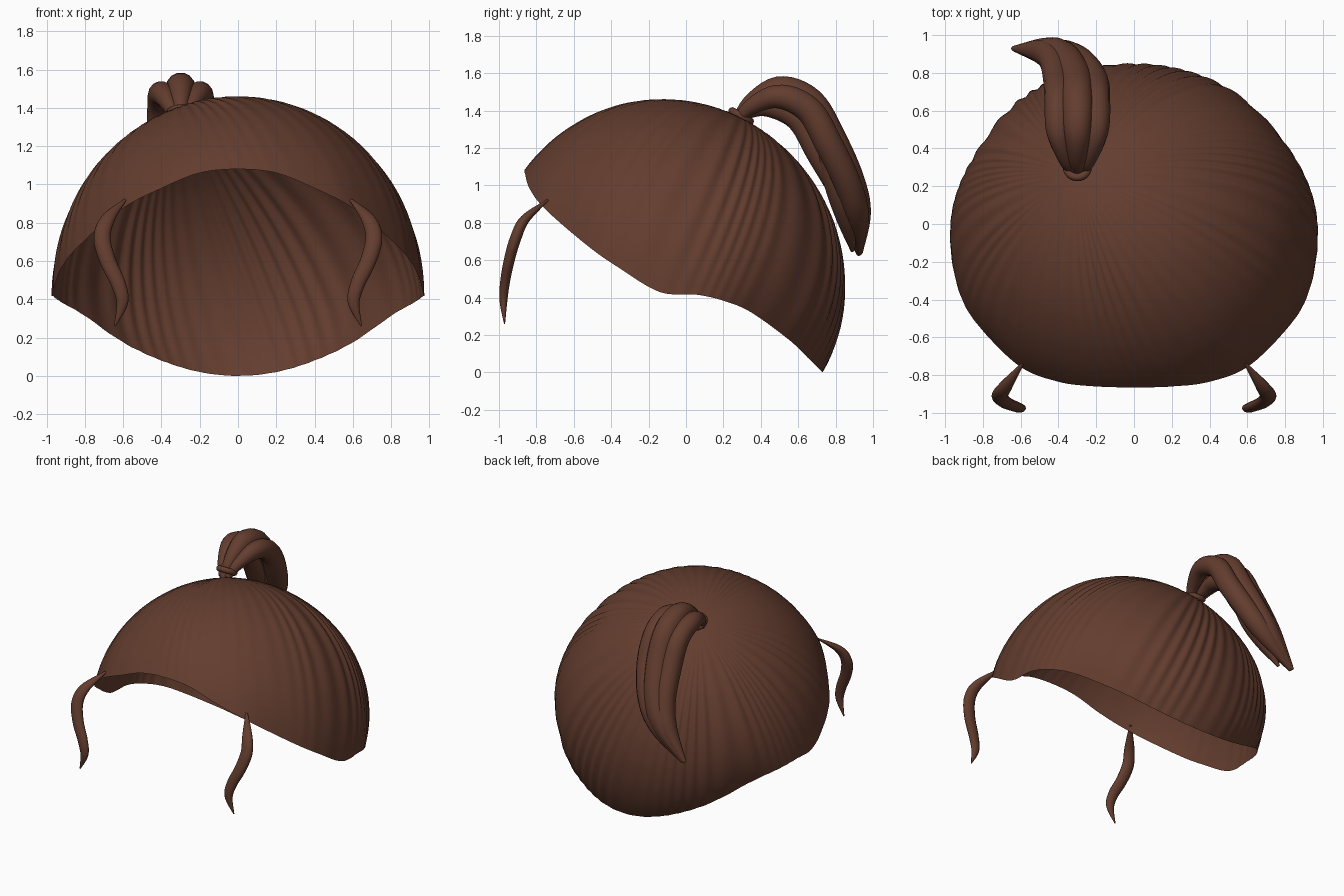
import bpy, bmesh, math
from mathutils import Vector

if "Cube" in bpy.data.objects:
    bpy.data.objects.remove(bpy.data.objects["Cube"])

hair = bpy.data.materials.new("dark brown hair")
hair.diffuse_color = (0.125, 0.046, 0.028, 1)
hair.use_nodes = True
hair.node_tree.nodes["Principled BSDF"].inputs["Base Color"].default_value = hair.diffuse_color


def spline(pts, u, closed=False):
    """Point on a Catmull-Rom curve, u in 0..1."""
    n = len(pts)
    s = u * (n if closed else n - 1)
    i = int(s) if closed else min(int(s), n - 2)
    f = s - i

    def p(k):
        return Vector(pts[k % n] if closed else pts[max(0, min(n - 1, k))])
    a, b, c, d = p(i - 1), p(i), p(i + 1), p(i + 2)
    return 0.5 * (2 * b + (c - a) * f + (2 * a - 5 * b + 4 * c - d) * f ** 2
                  + (3 * b - a - 3 * c + d) * f ** 3)


def finish(bm, name, angle=60):
    me = bpy.data.meshes.new(name)
    bm.to_mesh(me)
    bm.free()
    me.materials.append(hair)
    ob = bpy.data.objects.new(name, me)
    bpy.context.collection.objects.link(ob)
    bpy.ops.object.select_all(action='DESELECT')
    ob.select_set(True)
    bpy.context.view_layer.objects.active = ob
    bpy.ops.object.shade_smooth_by_angle(angle=math.radians(angle))
    return ob


def lock(name, path, radii, flat=1.0, steps=40, sides=14):
    """Tapered tube; flat scales the thickness across the width."""
    bm = bmesh.new()
    rad = [(r, 0, 0) for r in radii]
    rings = []
    for i in range(steps + 1):
        u = i / steps
        c = spline(path, u)
        t = (spline(path, min(1, u + .01)) - spline(path, max(0, u - .01))).normalized()
        side = Vector((1, 0, 0))
        side = (side - t * side.dot(t)).normalized()
        up = t.cross(side)
        r = max(0.003, spline(rad, u).x)
        rings.append([bm.verts.new(c + side * r * math.cos(a) + up * r * flat * math.sin(a))
                      for a in (2 * math.pi * k / sides for k in range(sides))])
    for a, b in zip(rings, rings[1:]):
        for k in range(sides):
            m = (k + 1) % sides
            bm.faces.new((a[k], a[m], b[m], b[k]))
    bm.faces.new(rings[0])
    bm.faces.new(rings[-1])
    bmesh.ops.recalc_face_normals(bm, faces=bm.faces)
    return finish(bm, name)


# Cap: combed shell radiating from the tail root down to a curved hairline
half = [(0, -.865, 1.08), (.2, -.86, 1.06), (.4, -.835, .98), (.61, -.75, .87),
        (.83, -.53, .68), (.925, -.36, .56), (.97, -.14, .43), (.965, .06, .415),
        (.915, .21, .38), (.81, .35, .32), (.6, .55, .175), (.4, .65, .08), (.2, .71, .02),
        (0, .73, 0)]
rim = half + [(-x, y, z) for x, y, z in half[-2:0:-1]]
center, axes = Vector((0, -.12, .42)), Vector((.975, .975, 1.04))
pole = Vector((-.306, .402, .9)).normalized()
COLS, ROWS = 480, 30
bm = bmesh.new()
top = None
grid = []


def bulge(v):
    """Slightly squared plan: fuller on the diagonals."""
    return 1 + .12 * (v.x * v.y) ** 2


top = bm.verts.new(center + pole * axes * bulge(pole))
for j in range(COLS):
    u = j / COLS
    p = spline(rim, u, True) - center
    q = Vector((p.x / axes.x, p.y / axes.y, p.z / axes.z))
    rim_len, d = q.length, q.normalized()
    comb = math.sin(2 * math.pi * (54 * u + .4 * math.sin(14 * math.pi * u)))
    comb *= .7 + .3 * math.sin(10 * math.pi * u + 1)
    col = []
    for i in range(1, ROWS + 1):
        t = i / ROWS
        v = pole.slerp(d, t)
        back = max(0, min(1, (v.y + .5) / .9))
        amp = (.0015 + .0065 * back) * min(1, t * 2) ** 2 * (1 - .75 * t ** 5)
        s = bulge(v) + (rim_len - bulge(d)) * t ** 5 + amp * comb
        col.append(bm.verts.new(center + v * axes * s))
    grid.append(col)
for j in range(COLS):
    a, b = grid[j], grid[(j + 1) % COLS]
    bm.faces.new((top, a[0], b[0]))
    for i in range(ROWS - 1):
        bm.faces.new((a[i], a[i + 1], b[i + 1], b[i]))
low = min(v.co.z for v in bm.verts)
bmesh.ops.translate(bm, verts=bm.verts, vec=(0, 0, -low))
finish(bm, "hair_cap", 80)

# Ponytail: overlapping strands fanning out of the tie, ending in a swept tip
tail = [(-.3, .27, 1.34), (-.3, .35, 1.44), (-.3, .5, 1.51), (-.3, .66, 1.44),
        (-.31, .77, 1.25), (-.36, .87, 1.03), (-.45, .915, .85), (-.63, .93, .64)]
tail_r = [.028, .05, .075, .085, .088, .085, .075, .015]
fan = [.2, .6, 1, 1, .95, .7, .4, .1]
strands = [("center", 0, 0, 0, 1), ("left", -.1, -.005, -.035, .87),
           ("right", .1, -.005, -.035, .87), ("inner", -.03, -.06, -.085, .8)]
for name, dx, dy, dz, k in strands:
    lock("ponytail_strand_" + name,
         [(x + dx * f, y + dy * f, z + dz * f) for (x, y, z), f in zip(tail, fan)],
         [r * k for r in tail_r])
# Short split tips beside the main one
lock("ponytail_tip_short", [(-.3, .72, 1.28), (-.35, .82, 1.0), (-.43, .865, .82),
                            (-.55, .89, .65)], [.06, .08, .06, .01])

# Tie around the root of the tail
bpy.ops.mesh.primitive_torus_add(major_segments=32, minor_segments=10, major_radius=.055,
                                 minor_radius=.021, location=(-.3, .295, 1.37),
                                 rotation=(math.radians(-30), 0, 0))
tie = bpy.context.object
tie.name = "ponytail_tie"
tie.data.materials.append(hair)
bpy.ops.object.shade_smooth_by_angle(angle=math.radians(60))

# Wavy loose locks hanging on both sides of the face
wave = [(.59, -.74, .92), (.68, -.86, .82), (.71, -.91, .72), (.68, -.945, .6),
        (.625, -.968, .48), (.605, -.976, .38), (.645, -.97, .26)]
for name, s in (("right", 1), ("left", -1)):
    lock("face_lock_" + name, [(x * s, y, z) for x, y, z in wave],
         [.008, .037, .044, .042, .038, .03, .004], flat=.7)
